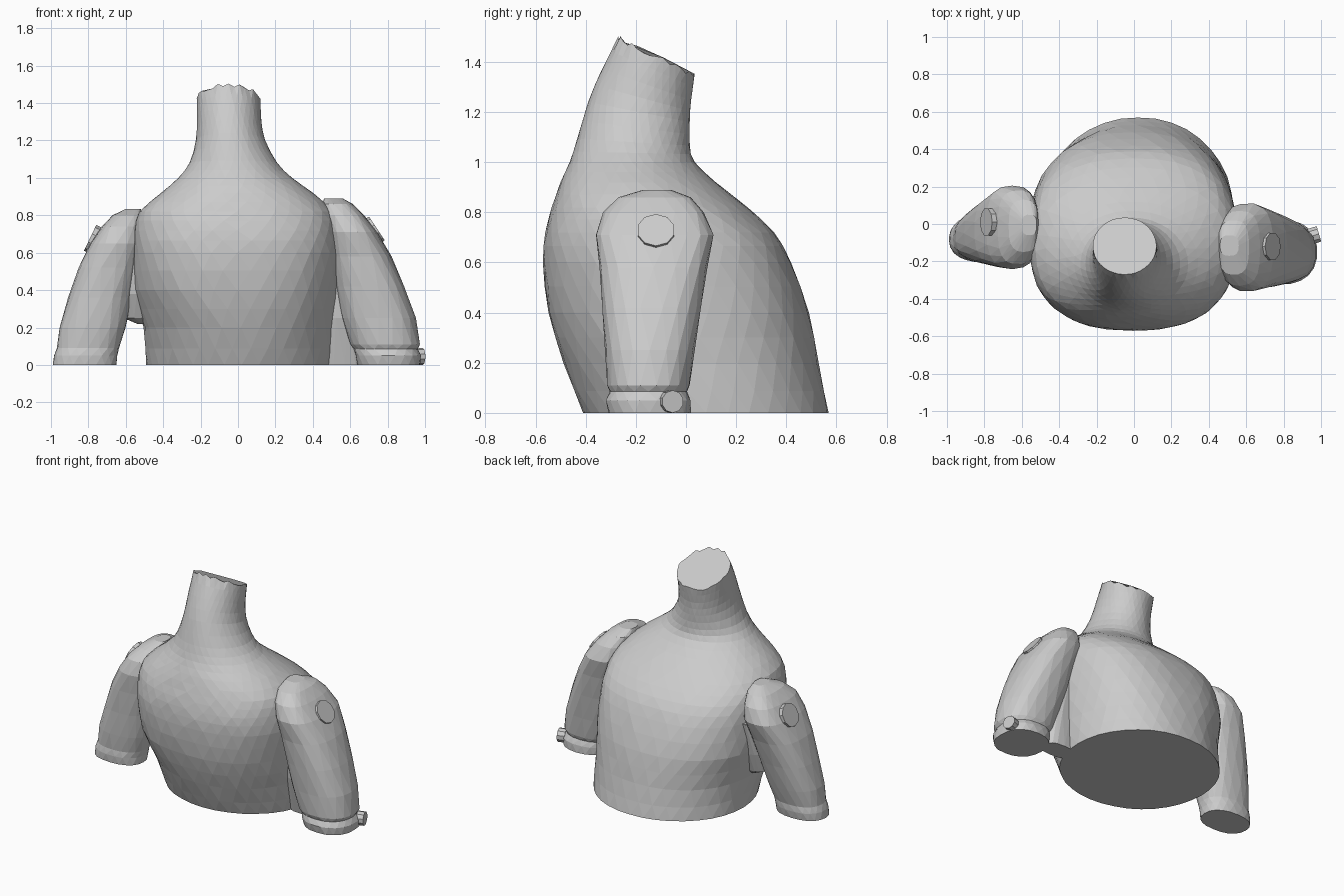
import bpy, bmesh, random
from math import sin, cos, pi, copysign
from mathutils import Vector

random.seed(4)


def spline(rows, steps):
    out = []
    for i in range(len(rows) - 1):
        a, b = rows[max(i - 1, 0)], rows[i]
        c, d = rows[i + 1], rows[min(i + 2, len(rows) - 1)]
        for s in range(steps):
            t = s / steps
            out.append([0.5 * (2 * q + (r - p) * t + (2 * p - 5 * q + 4 * r - w) * t * t
                               + (3 * q - p - 3 * r + w) * t ** 3)
                        for p, q, r, w in zip(a, b, c, d)])
    out.append(list(rows[-1]))
    return out


# Lofts rounded rings given as (z, x min, x max, y min, y max, tilt, squareness)
def loft(name, rows, sides, steps=1, ragged=0.0, wobble=0.0):
    bm = bmesh.new()
    rings = []
    rows = spline(rows, steps)
    for k, (z, x0, x1, y0, y1, tilt, power) in enumerate(rows):
        last = k == len(rows) - 1
        ring = []
        for i in range(sides):
            a = 2 * pi * (i + 0.5 * (k % 2)) / sides
            c = copysign(abs(cos(a)) ** (2 / power), cos(a))
            s = copysign(abs(sin(a)) ** (2 / power), sin(a))
            dy = (y1 - y0) / 2 * s
            f = 1 + random.uniform(-wobble, wobble)
            h = random.uniform(-ragged, ragged) if last else 0
            ring.append(bm.verts.new(((x0 + x1) / 2 + (x1 - x0) / 2 * c * f,
                                      (y0 + y1) / 2 + dy * f, z + tilt * dy + h)))
        rings.append(ring)
    for k, (lo, hi) in enumerate(zip(rings, rings[1:])):
        for i in range(sides):
            j = (i + 1) % sides
            if k % 2 == 0:
                bm.faces.new((lo[i], lo[j], hi[i]))
                bm.faces.new((lo[j], hi[j], hi[i]))
            else:
                bm.faces.new((lo[i], lo[j], hi[j]))
                bm.faces.new((lo[i], hi[j], hi[i]))
    bm.faces.new(rings[0][::-1])
    bm.faces.new(rings[-1])
    bmesh.ops.recalc_face_normals(bm, faces=bm.faces)
    mesh = bpy.data.meshes.new(name)
    bm.to_mesh(mesh)
    bm.free()
    ob = bpy.data.objects.new(name, mesh)
    bpy.context.collection.objects.link(ob)
    return ob


# Torso and neck with a broken, slanting top
loft("torso_and_neck", [
    (0.00, -0.49, 0.53, -0.41, 0.57, 0, 2.05),
    (0.20, -0.505, 0.535, -0.49, 0.53, 0, 2.15),
    (0.40, -0.555, 0.545, -0.55, 0.49, 0, 2.35),
    (0.60, -0.56, 0.55, -0.57, 0.42, 0, 2.5),
    (0.72, -0.555, 0.545, -0.56, 0.35, 0, 2.45),
    (0.82, -0.525, 0.51, -0.535, 0.245, 0, 2.3),
    (0.92, -0.41, 0.40, -0.50, 0.12, 0, 2.15),
    (1.00, -0.32, 0.29, -0.465, 0.035, 0, 2.0),
    (1.08, -0.26, 0.21, -0.435, 0.015, -0.06, 2.0),
    (1.20, -0.225, 0.145, -0.39, 0.015, -0.2, 2.0),
    (1.31, -0.22, 0.125, -0.335, 0.02, -0.35, 2.0),
    (1.42, -0.22, 0.12, -0.27, 0.035, -0.5, 2.0),
], 36, steps=2, ragged=0.012, wobble=0.004)

# Arms: cuff, groove, sleeve, shoulder cap
loft("right_arm", [
    (0.00, 0.64, 0.975, -0.31, 0.02, 0, 2.3),
    (0.05, 0.63, 0.98, -0.32, 0.02, 0, 2.3),
    (0.085, 0.62, 0.96, -0.305, 0.005, 0, 2.3),
    (0.11, 0.60, 0.975, -0.315, 0.015, 0, 2.3),
    (0.25, 0.555, 0.95, -0.325, 0.035, 0, 2.4),
    (0.42, 0.52, 0.89, -0.335, 0.06, 0, 2.5),
    (0.58, 0.49, 0.82, -0.345, 0.085, 0, 2.6),
    (0.71, 0.465, 0.745, -0.36, 0.11, 0, 2.7),
    (0.80, 0.455, 0.675, -0.33, 0.07, 0, 2.8),
    (0.86, 0.45, 0.615, -0.27, 0.02, 0, 2.8),
    (0.89, 0.46, 0.56, -0.17, -0.06, 0, 2.8),
], 20, wobble=0.01)
loft("left_arm", [
    (0.00, -0.99, -0.65, -0.20, 0.04, 0, 2.3),
    (0.05, -0.985, -0.645, -0.205, 0.05, 0, 2.3),
    (0.09, -0.97, -0.635, -0.20, 0.05, 0, 2.3),
    (0.20, -0.955, -0.60, -0.21, 0.08, 0, 2.4),
    (0.36, -0.91, -0.565, -0.22, 0.12, 0, 2.5),
    (0.52, -0.855, -0.53, -0.23, 0.16, 0, 2.6),
    (0.65, -0.79, -0.51, -0.24, 0.205, 0, 2.7),
    (0.74, -0.73, -0.51, -0.215, 0.18, 0, 2.8),
    (0.80, -0.67, -0.51, -0.15, 0.13, 0, 2.8),
    (0.835, -0.60, -0.52, -0.06, 0.05, 0, 2.8),
], 20, wobble=0.01)

# Webs joining the arms to the body
loft("right_underarm", [
    (0.00, 0.46, 0.68, -0.14, 0.00, 0, 3),
    (0.25, 0.46, 0.65, -0.20, 0.00, 0, 3),
    (0.55, 0.46, 0.60, -0.22, 0.02, 0, 3),
], 16)
loft("left_underarm", [
    (0.22, -0.54, -0.46, -0.05, 0.03, 0, 2.5),
    (0.25, -0.61, -0.46, -0.10, 0.06, 0, 2.5),
    (0.38, -0.62, -0.46, -0.16, 0.10, 0, 2.5),
    (0.60, -0.60, -0.46, -0.19, 0.15, 0, 2.5),
], 16)


# Buttons on the shoulders and the knob on the cuff
def button(name, centre, normal, radius, depth):
    bpy.ops.mesh.primitive_cylinder_add(
        vertices=10, radius=radius, depth=depth, location=centre,
        rotation=Vector(normal).to_track_quat('Z', 'Y').to_euler())
    bpy.context.object.name = name


button("right_shoulder_button", (0.705, -0.12, 0.705), (0.83, 0, 0.55), 0.076, 0.09)
button("left_shoulder_button", (-0.75, 0.01, 0.66), (-0.9, 0, 0.43), 0.076, 0.09)
button("cuff_knob", (0.965, -0.06, 0.045), (1, 0.3, 0.0), 0.045, 0.05)
